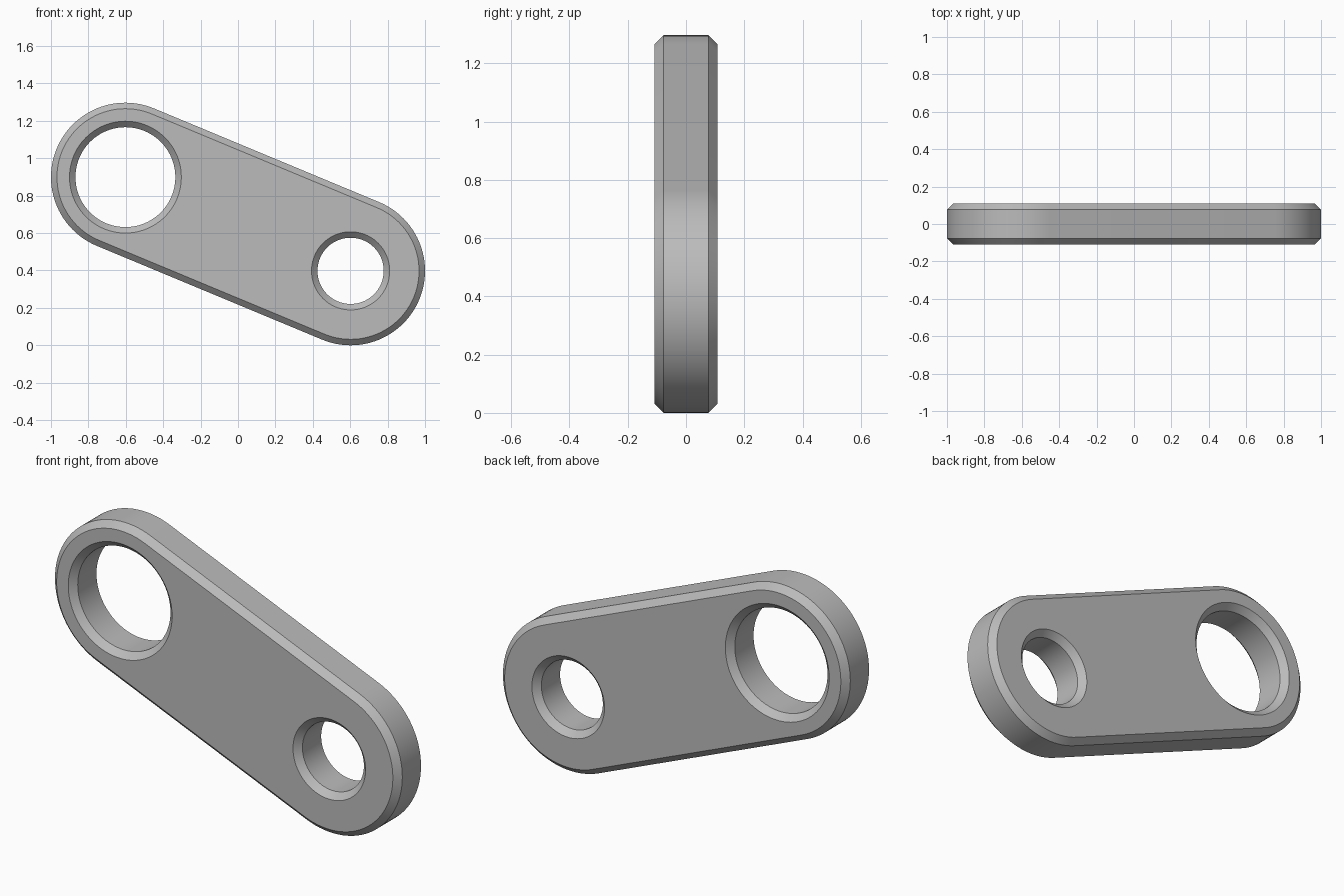
import bpy, bmesh
from math import pi, cos, sin, atan2
from mathutils import Vector

cube = bpy.data.objects.get("Cube")
if cube:
    bpy.data.objects.remove(cube, do_unlink=True)

HALF, CHAMFER = 0.109, 0.032
END_R = 0.398
left_end, right_end = Vector((-0.602, 0.899)), Vector((0.602, 0.398))
SEGS = 48


def arc(centre, radius, start, sweep, count):
    """Points in the XZ plane along an arc."""
    return [(centre.x + radius * cos(start + sweep * i / count),
             centre.y + radius * sin(start + sweep * i / count))
            for i in range(count + (sweep < 2 * pi))]


def stadium(radius):
    """Outline of two equal half circles joined by straight sides."""
    d = right_end - left_end
    a = atan2(d.y, d.x)
    return (arc(right_end, radius, a - pi / 2, pi, SEGS)
            + arc(left_end, radius, a + pi / 2, pi, SEGS))


def hole(centre, radius):
    return arc(centre, radius, 0, 2 * pi, 2 * SEGS)


def wall(bm, face_loop, mid_loop):
    """Chamfered wall through the thickness; returns its two rim edge loops."""
    levels = [(-HALF, face_loop), (CHAMFER - HALF, mid_loop),
              (HALF - CHAMFER, mid_loop), (HALF, face_loop)]
    rings = [[bm.verts.new((x, y, z)) for x, z in loop] for y, loop in levels]
    n = len(face_loop)
    for a, b in zip(rings, rings[1:]):
        for i in range(n):
            j = (i + 1) % n
            bm.faces.new((a[i], a[j], b[j], b[i]))
    return [[bm.edges.get((r[i], r[(i + 1) % n])) for i in range(n)]
            for r in (rings[0], rings[-1])]


# Link plate: outer wall and two chamfered bores
bm = bmesh.new()
rims = [wall(bm, stadium(END_R - CHAMFER), stadium(END_R)),
        wall(bm, hole(left_end, 0.299), hole(left_end, 0.267)),
        wall(bm, hole(right_end, 0.209), hole(right_end, 0.177))]

# Flat front and back faces around the bores
for side in range(2):
    edges = [e for rim in rims for e in rim[side]]
    bmesh.ops.triangle_fill(bm, edges=edges, use_beauty=True)
bmesh.ops.recalc_face_normals(bm, faces=bm.faces)

mesh = bpy.data.meshes.new("link_plate")
bm.to_mesh(mesh)
bm.free()
plate = bpy.data.objects.new("link_plate", mesh)
bpy.context.collection.objects.link(plate)

# Plain grey metal
grey = bpy.data.materials.new("plain_grey")
grey.use_nodes = True
colour = (0.5, 0.5, 0.5, 1)
grey.diffuse_color = colour
grey.node_tree.nodes["Principled BSDF"].inputs["Base Color"].default_value = colour
mesh.materials.append(grey)

bpy.ops.object.select_all(action="DESELECT")
plate.select_set(True)
bpy.context.view_layer.objects.active = plate
bpy.ops.object.shade_smooth_by_angle(angle=pi / 6)
